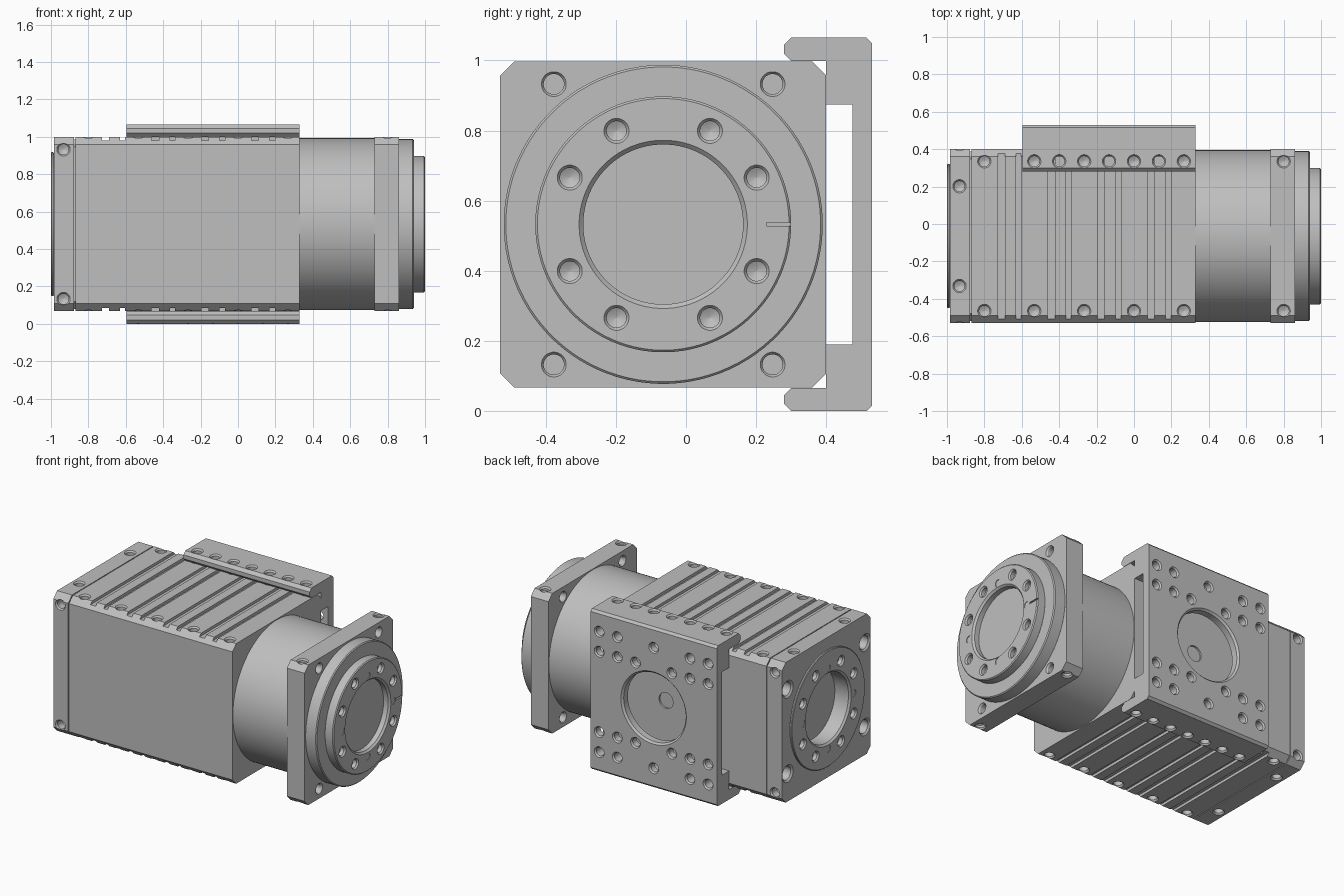
import bpy, bmesh, math
from mathutils import Vector

if "Cube" in bpy.data.objects:
    bpy.data.objects.remove(bpy.data.objects["Cube"])

CY, CZ, HALF = -0.065, 0.5325, 0.465   # main axis and half width of the square section
PITCH = 0.1333
X, Y, Z = Vector((1, 0, 0)), Vector((0, 1, 0)), Vector((0, 0, 1))
SIGNS = (-1, 1)

metal = bpy.data.materials.new("machined grey")
metal.use_nodes = True
grey = (0.52, 0.52, 0.52, 1)
metal.diffuse_color = grey
metal.node_tree.nodes["Principled BSDF"].inputs["Base Color"].default_value = grey


def axis_point(x, dy=0, dz=0):
    return Vector((x, CY + dy, CZ + dz))


def loft(bm, rings):
    """Closed solid through rings of points."""
    loops = [[bm.verts.new(p) for p in ring] for ring in rings]
    n = len(loops[0])
    faces = [bm.faces.new(loops[0][::-1]), bm.faces.new(loops[-1])]
    for a, b in zip(loops, loops[1:]):
        for i in range(n):
            j = (i + 1) % n
            faces.append(bm.faces.new((a[i], a[j], b[j], b[i])))
    bmesh.ops.recalc_face_normals(bm, faces=faces)


def lathe(bm, origin, direction, profile, n=24):
    """Solid of revolution: profile is (distance, radius) along direction."""
    q = direction.to_track_quat('Z', 'Y')
    rings = []
    for t, r in profile:
        ring = []
        for i in range(n):
            a = 2 * math.pi * (i + 0.5) / n
            ring.append(origin + q @ Vector((r * math.cos(a), r * math.sin(a), t)))
        rings.append(ring)
    loft(bm, rings)


def prism(bm, section, x0, x1):
    loft(bm, [[Vector((x, y, z)) for y, z in section] for x in (x0, x1)])


def box(bm, lo, hi):
    prism(bm, [(lo[1], lo[2]), (hi[1], lo[2]), (hi[1], hi[2]), (lo[1], hi[2])], lo[0], hi[0])


def square(half, c):
    """Square section with chamfered corners."""
    pts = []
    for sy, sz in ((1, 1), (-1, 1), (-1, -1), (1, -1)):
        pair = [(half, half - c), (half - c, half)]
        if sy * sz < 0:
            pair.reverse()
        pts += [(CY + sy * a, CZ + sz * b) for a, b in pair]
    return pts


def hole(bm, origin, inward, depth=0.06, r=0.035):
    """Countersunk drilled hole with a conical bottom."""
    lathe(bm, origin, inward, [(-0.01, r * 1.25), (0.01, r * 0.8),
                               (depth, r * 0.8), (depth + r * 0.4, 0.001)])


def finish(bm, name):
    mesh = bpy.data.meshes.new(name)
    bm.to_mesh(mesh)
    bm.free()
    ob = bpy.data.objects.new(name, mesh)
    bpy.context.collection.objects.link(ob)
    mesh.materials.append(metal)
    return ob


def cut(objects, bm):
    """Subtract the cutter solids from every given part."""
    cutter = finish(bm, "cutter")
    cutter.hide_render = True
    for ob in objects:
        mod = ob.modifiers.new("cut", 'BOOLEAN')
        mod.operation, mod.solver, mod.object = 'DIFFERENCE', 'EXACT', cutter
        deps = bpy.context.evaluated_depsgraph_get()
        mesh = bpy.data.meshes.new_from_object(ob.evaluated_get(deps))
        ob.modifiers.clear()
        ob.data = mesh
    bpy.data.objects.remove(cutter)


def make_prism(name, section, x0, x1):
    bm = bmesh.new()
    prism(bm, section, x0, x1)
    return finish(bm, name)


def make_disc(name, x0, x1, r, bevel=0.006):
    bm = bmesh.new()
    length = x1 - x0
    lathe(bm, axis_point(x0), X, [(0, r - bevel), (bevel, r), (length - bevel, r),
                                  (length, r - bevel)], 96)
    return finish(bm, name)


def face_pattern(bm, x, inward, bore_depth):
    """Central bore, bolt circle and dowel marks on an end disc."""
    lathe(bm, axis_point(x), inward, [(-0.01, 0.25), (0.012, 0.228), (bore_depth, 0.228)], 72)
    for sy in SIGNS:
        for sz in SIGNS:
            for a, b in ((2, 1), (1, 2)):
                hole(bm, axis_point(x, sy * a * PITCH, sz * b * PITCH), inward, 0.035)
    for k in range(4):
        a = k * math.pi / 2
        p = axis_point(x, 2 * PITCH * math.cos(a), 2 * PITCH * math.sin(a))
        lathe(bm, p, inward, [(-0.01, 0.023), (0.004, 0.023)])


# Main housing with grooves and screw holes on top and bottom
body = make_prism("housing", square(HALF, 0.04), -0.87, 0.33)
bm = bmesh.new()
for s in SIGNS:
    z = CZ + s * HALF
    for k in range(4):
        for x, w in ((-0.709, 0.019), (-0.617, 0.014)):
            x += 2 * PITCH * k
            box(bm, (x - w, -0.6, z - 0.018), (x + w, 0.5, z + 0.018))
    for k in range(5):
        for sy in SIGNS:
            hole(bm, axis_point(-0.8 + 2 * PITCH * k, sy * 0.4, s * HALF), -s * Z)
lathe(bm, Vector((-PITCH, CY + HALF, CZ)), -Y, [(-0.01, 0.052), (0.012, 0.052)])
cut([body], bm)

# Rear end cap with its raised ring
make_prism("cap_seam", square(HALF - 0.012, 0.04), -0.885, -0.86)
cap = make_prism("end_cap", square(HALF, 0.04), -0.985, -0.876)
cap_ring = make_disc("end_cap_ring", -1.0, -0.984, 0.385, 0.004)
bm = bmesh.new()
face_pattern(bm, -1.0, X, 0.112)
for s in SIGNS:
    for t in SIGNS:
        hole(bm, axis_point(-0.933, s * HALF, t * 0.4), -s * Y)
        hole(bm, axis_point(-0.933, t * 2 * PITCH, s * HALF), -s * Z)
        hole(bm, axis_point(-0.985, s * 0.405, t * 0.28), X, 0.07, 0.056)
cut([cap, cap_ring], bm)

# Round neck and square mounting flange
make_disc("neck", 0.32, 0.74, 0.46)
flange = make_prism("mounting_flange", square(HALF, 0.04), 0.73, 0.86)
bm = bmesh.new()
for s in SIGNS:
    for t in SIGNS:
        hole(bm, axis_point(0.8, s * 0.4, t * HALF), -t * Z, 0.025)
        lathe(bm, axis_point(0.86, s * 0.312, t * 0.4), -X,
              [(-0.01, 0.042), (0.01, 0.029), (0.12, 0.029), (0.14, 0.042)])
cut([flange], bm)

# Output discs
make_disc("output_shoulder", 0.855, 0.94, 0.455)
output = make_disc("output_disc", 0.935, 1.0, 0.365)
bm = bmesh.new()
face_pattern(bm, 1.0, -X, 0.045)
box(bm, (0.99, CY + 0.294, CZ - 0.005), (1.02, CY + 0.4, CZ + 0.005))
cut([output], bm)

# C-shaped mounting bracket on the back
half = [(0.475, 0.875), (0.40, 0.875), (0.40, 0.999), (0.30, 0.999), (0.28, 1.019),
        (0.28, 1.045), (0.30, 1.065), (0.515, 1.065), (0.53, 1.05)]
section = half + [(y, 2 * CZ - z) for y, z in reversed(half)]
bracket = make_prism("mounting_bracket", section, -0.597, 0.33)
bm = bmesh.new()
for s in SIGNS:
    for k in range(-3, 4):
        p = Vector((PITCH * (k - 1), CY + 0.4, CZ * (1 + s)))
        hole(bm, p, -s * Z, 0.08)
plate_holes = [(3, 3), (3, 2), (2, 3), (2, 2), (1, 2)]
for sz in SIGNS:
    for sx in SIGNS:
        for a, b in plate_holes:
            hole(bm, Vector((PITCH * (sx * a - 1), 0.53, CZ + sz * b * PITCH)), -Y, 0.075)
    hole(bm, Vector((-PITCH, 0.53, CZ + sz * 3 * PITCH)), -Y, 0.05)
lathe(bm, Vector((-PITCH, 0.53, CZ)), -Y, [(-0.01, 0.25), (0.012, 0.228), (0.1, 0.228)], 72)
cut([bracket], bm)

# Smooth round walls, keep machined edges sharp
bpy.ops.object.select_all(action='DESELECT')
for ob in bpy.context.collection.objects:
    if ob.type == 'MESH' and metal.name in ob.data.materials:
        ob.select_set(True)
        bpy.context.view_layer.objects.active = ob
bpy.ops.object.shade_smooth_by_angle(angle=math.radians(30))
